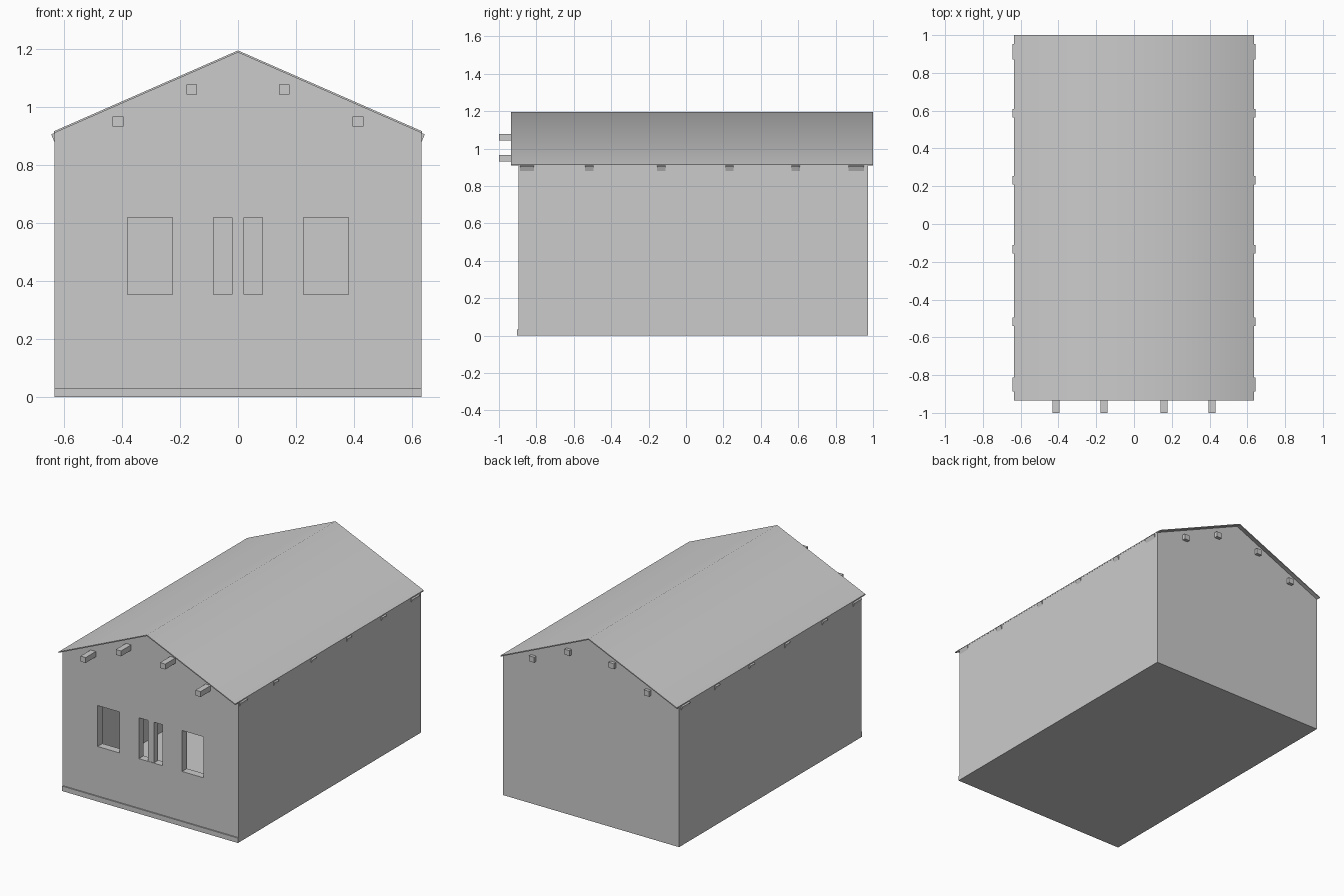
import bpy, bmesh

if "Cube" in bpy.data.objects:
    bpy.data.objects.remove(bpy.data.objects["Cube"])

SLOPE = 0.439      # roof pitch
RIDGE = 1.194      # top of roof
SKIN = 0.007       # roof thickness, measured vertically


def prism(name, profile, y0, y1):
    """Extrude an x/z outline along y."""
    bm = bmesh.new()
    face = bm.faces.new([bm.verts.new((x, y0, z)) for x, z in profile])
    ext = bmesh.ops.extrude_face_region(bm, geom=[face])
    moved = [v for v in ext["geom"] if isinstance(v, bmesh.types.BMVert)]
    bmesh.ops.translate(bm, verts=moved, vec=(0, y1 - y0, 0))
    bmesh.ops.recalc_face_normals(bm, faces=bm.faces)
    mesh = bpy.data.meshes.new(name)
    bm.to_mesh(mesh)
    bm.free()
    obj = bpy.data.objects.new(name, mesh)
    bpy.context.collection.objects.link(obj)
    return obj


def box(name, x0, x1, y0, y1, z0, z1):
    return prism(name, [(x0, z0), (x1, z0), (x1, z1), (x0, z1)], y0, y1)


def cut(target, cutter):
    mod = target.modifiers.new("cut", 'BOOLEAN')
    mod.operation = 'DIFFERENCE'
    mod.solver = 'EXACT'
    mod.object = cutter
    cutter.hide_render = True
    cutter.hide_viewport = True


# floor slab, slightly proud of the front wall
box("floor_slab", -0.6325, 0.6325, -0.904, 0.974, 0, 0.032)

# walls with gables, hollowed out
W, under = 0.6325, RIDGE - SKIN
eave = under - SLOPE * W
walls = prism("walls", [(-W, 0.032), (W, 0.032), (W, eave), (0, under), (-W, eave)],
              -0.896, 0.974)
cut(walls, box("room_cutter", -W + 0.05, W - 0.05, -0.846, 0.924, -0.1, 1.5))

# front window openings
for i, (x0, x1) in enumerate([(-0.381, -0.226), (-0.085, 0.085), (0.226, 0.381)]):
    cut(walls, box(f"window_cutter_{i}", x0, x1, -1.0, -0.75, 0.353, 0.619))

# post dividing the middle window
box("window_post", -0.021, 0.021, -0.893, -0.85, 0.353, 0.619)

# thin roof sheet
R = 0.634
roof = prism("roof", [(-R, under - SLOPE * R), (0, under), (R, under - SLOPE * R),
                      (R, RIDGE - SLOPE * R), (0, RIDGE), (-R, RIDGE - SLOPE * R)],
             -0.935, 1.0)
bpy.context.view_layer.objects.active = roof
roof.select_set(True)
bpy.ops.object.shade_smooth_by_angle(angle=1.05)
roof.select_set(False)

# rafters under the roof, tips square to the slope
top, low = 0.643, 0.632
rafter = [(-top, 0.905), (-low, 0.879), (0, 0.879 + SLOPE * low),
          (low, 0.879), (top, 0.905), (0, 0.904 + SLOPE * top)]
spans = [(-0.888, -0.813), (-0.54, -0.495), (-0.155, -0.11),
         (0.21, 0.255), (0.565, 0.61), (0.87, 0.953)]
for i, (y0, y1) in enumerate(spans):
    prism(f"rafter_{i}", rafter, y0, y1)

# long purlins poking out of both gables
for side in (-1, 1):
    for x, z in ((0.159, 1.06), (0.413, 0.949)):
        c = side * x
        box("purlin", c - 0.0185, c + 0.0185, -1.0, 0.995, z - 0.0175, z + 0.0175)
